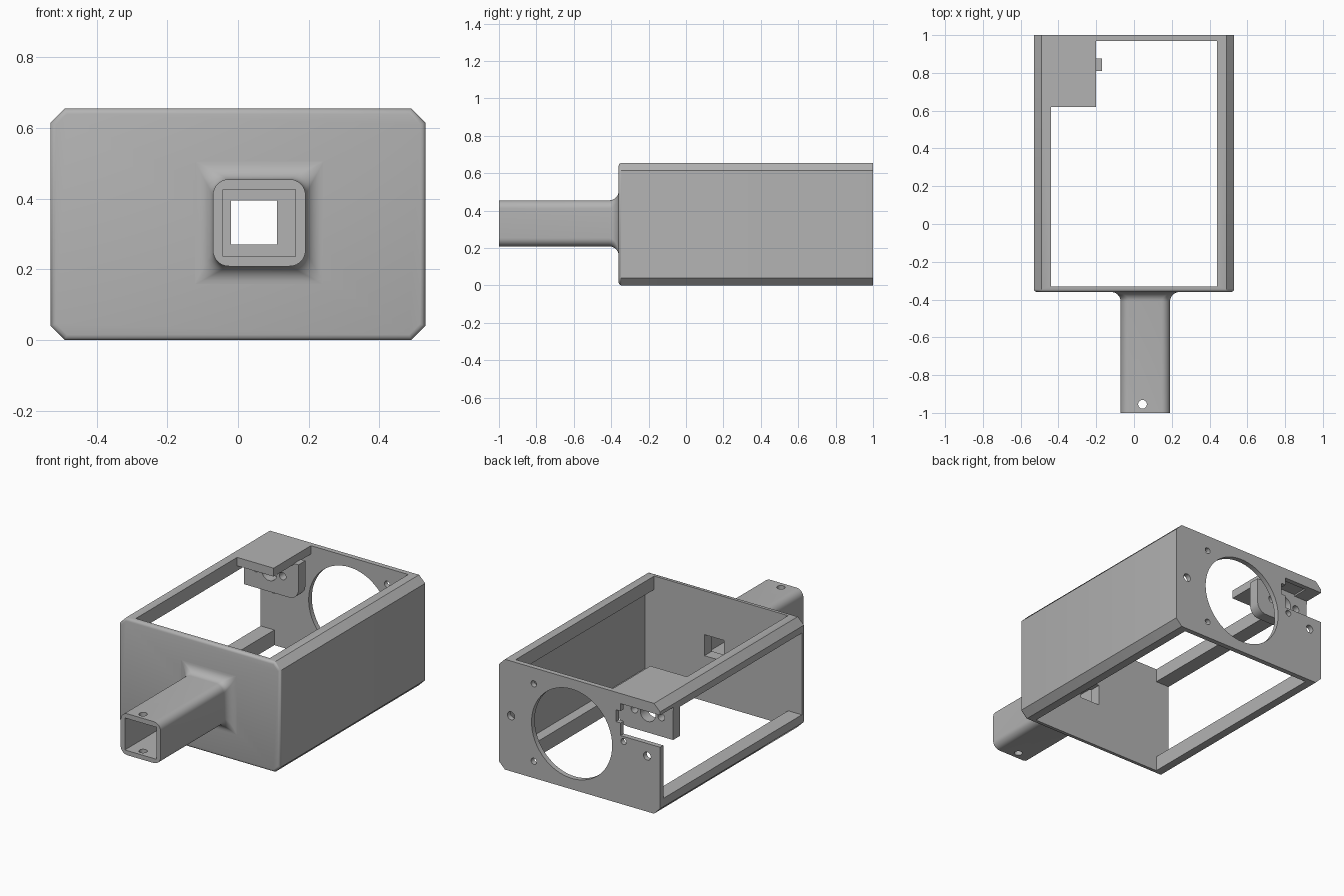
import bpy, bmesh, math
from mathutils import Matrix, Vector

if "Cube" in bpy.data.objects:
    bpy.data.objects.remove(bpy.data.objects["Cube"])

grey = bpy.data.materials.new("plain_grey")
grey.use_nodes = True
colour = (0.45, 0.45, 0.45, 1)
grey.diffuse_color = colour
grey.node_tree.nodes["Principled BSDF"].inputs["Base Color"].default_value = colour


def finish(bm, name):
    bmesh.ops.recalc_face_normals(bm, faces=bm.faces)
    mesh = bpy.data.meshes.new(name)
    bm.to_mesh(mesh)
    bm.free()
    mesh.materials.append(grey)
    obj = bpy.data.objects.new(name, mesh)
    bpy.context.collection.objects.link(obj)
    return obj


def loft(sections, name, bevel_front=0):
    """Skin a list of (y, [(x, z), ...]) sections and cap both ends."""
    bm = bmesh.new()
    rings = [[bm.verts.new((x, y, z)) for x, z in pts] for y, pts in sections]
    for a, b in zip(rings, rings[1:]):
        for i in range(len(a)):
            j = (i + 1) % len(a)
            bm.faces.new((a[i], a[j], b[j], b[i]))
    cap = bm.faces.new(rings[0])
    bm.faces.new(rings[-1])
    if bevel_front:
        bmesh.ops.bevel(bm, geom=list(cap.edges), offset=bevel_front,
                        segments=3, profile=0.5, affect='EDGES')
    return finish(bm, name)


def box(x0, x1, y0, y1, z0, z1):
    rect = [(x0, z0), (x1, z0), (x1, z1), (x0, z1)]
    return loft([(y0, rect), (y1, rect)], "cutter")


def drill(x, y, z, radius, depth, axis='Y', sides=24):
    bm = bmesh.new()
    bmesh.ops.create_cone(bm, cap_ends=True, segments=sides, radius1=radius,
                          radius2=radius, depth=depth)
    turn = Matrix.Rotation(math.pi / 2, 4, 'X') if axis == 'Y' else Matrix()
    bm.transform(Matrix.Translation(Vector((x, y, z))) @ turn)
    return finish(bm, "cutter")


def cut(obj, cutters):
    for c in cutters:
        mod = obj.modifiers.new("cut", 'BOOLEAN')
        mod.operation = 'DIFFERENCE'
        mod.solver = 'EXACT'
        mod.object = c
        bpy.context.view_layer.update()
        deps = bpy.context.evaluated_depsgraph_get()
        mesh = bpy.data.meshes.new_from_object(obj.evaluated_get(deps))
        obj.modifiers.clear()
        obj.data = mesh
        bpy.data.objects.remove(c)


def rounded_rect(cx, cz, hw, hh, r, steps=8):
    pts = []
    for k, (sx, sz) in enumerate([(1, 1), (-1, 1), (-1, -1), (1, -1)]):
        for i in range(steps + 1):
            a = math.pi / 2 * (k + i / steps)
            pts.append((cx + sx * (hw - r) + r * math.cos(a),
                        cz + sz * (hh - r) + r * math.sin(a)))
    return pts


# Main dimensions
W, H, C = 0.53, 0.655, 0.04
FRONT, BACK, T = -0.36, 1.0, 0.03
Y0, Y1 = FRONT + T, BACK - T
RAIL, LOW, HIGH, ROOF = 0.44, 0.09, 0.575, 0.605
HX, HZ = 0.06, 0.332

# Chamfered housing with a rounded front rim
octagon = [(-W + C, 0), (W - C, 0), (W, C), (W, H - C),
           (W - C, H), (-W + C, H), (-W, H - C), (-W, C)]
housing = loft([(FRONT, octagon), (BACK, octagon)], "housing", bevel_front=0.015)

# Cavity, open side, open bottom and L-shaped open top
cut(housing, [
    box(-0.7, W - T, Y0, Y1, LOW, HIGH),
    box(-RAIL, RAIL, Y0, Y1, -0.2, ROOF),
    box(-0.2, RAIL, Y0, Y1, 0.5, 1),
    box(-RAIL, -0.15, Y0, 0.62, 0.5, 1),
])

# Large round port, screw holes, corner recess and cable passage
cut(housing, [drill(0.05, BACK, 0.33, 0.265, 0.2, sides=64)])
cut(housing, [drill(x, BACK, z, r, 0.2) for x, z, r in [
    (0.30, 0.56, 0.018), (0.30, 0.10, 0.018), (0.45, 0.33, 0.024),
    (-0.445, 0.33, 0.024), (-0.29, 0.375, 0.018)]])
cut(housing, [
    box(-0.7, -0.27, 0.875, 1.1, 0.405, 0.595),
    box(-0.3, -0.24, 0.9, 1.1, 0.48, 0.55),
    box(-0.02, 0.11, -0.5, -0.25, 0.27, 0.395),
])

# Recessed mounting plate with one rounded lower corner
r = 0.06
arc = [(-0.17 - r + r * math.cos(a), 0.40 + r + r * math.sin(a))
       for a in [-math.pi / 2 * (1 - i / 8) for i in range(9)]]
outline = [(-0.528, 0.61), (-0.528, 0.40)] + arc + [(-0.17, 0.61)]
plate = loft([(0.81, outline), (0.875, outline)], "mounting_plate")
cut(plate, [drill(-0.362, 0.84, 0.515, 0.05, 0.3)] +
    [drill(-0.362 + s * 0.088, 0.84, 0.515, 0.022, 0.3) for s in (-1, 1)])

# Square tube handle flaring into the front wall
hw, hh, flare = 0.131, 0.123, 0.05
sections = [(-1, rounded_rect(HX, HZ, hw, hh, 0.045))]
for i in range(9):
    a = math.pi / 2 * i / 8
    d = flare * (1 - math.cos(a))
    sections.append((FRONT - flare + flare * math.sin(a),
                     rounded_rect(HX, HZ, hw + d, hh + d, 0.045 - 0.86 * d)))
sections.append((FRONT + 0.005, sections[-1][1]))
handle = loft(sections, "handle")
cut(handle, [
    box(-0.043, 0.163, -1.1, -0.40, 0.236, 0.426),
    box(-0.02, 0.11, -0.5, -0.25, 0.27, 0.395),
    drill(0.045, -0.955, HZ, 0.023, 0.6, axis='Z'),
])

# Smooth shading with sharp edges kept
bpy.ops.object.select_all(action='DESELECT')
for obj in (housing, plate, handle):
    obj.select_set(True)
    bpy.context.view_layer.objects.active = obj
bpy.ops.object.shade_smooth_by_angle(angle=math.radians(32))
